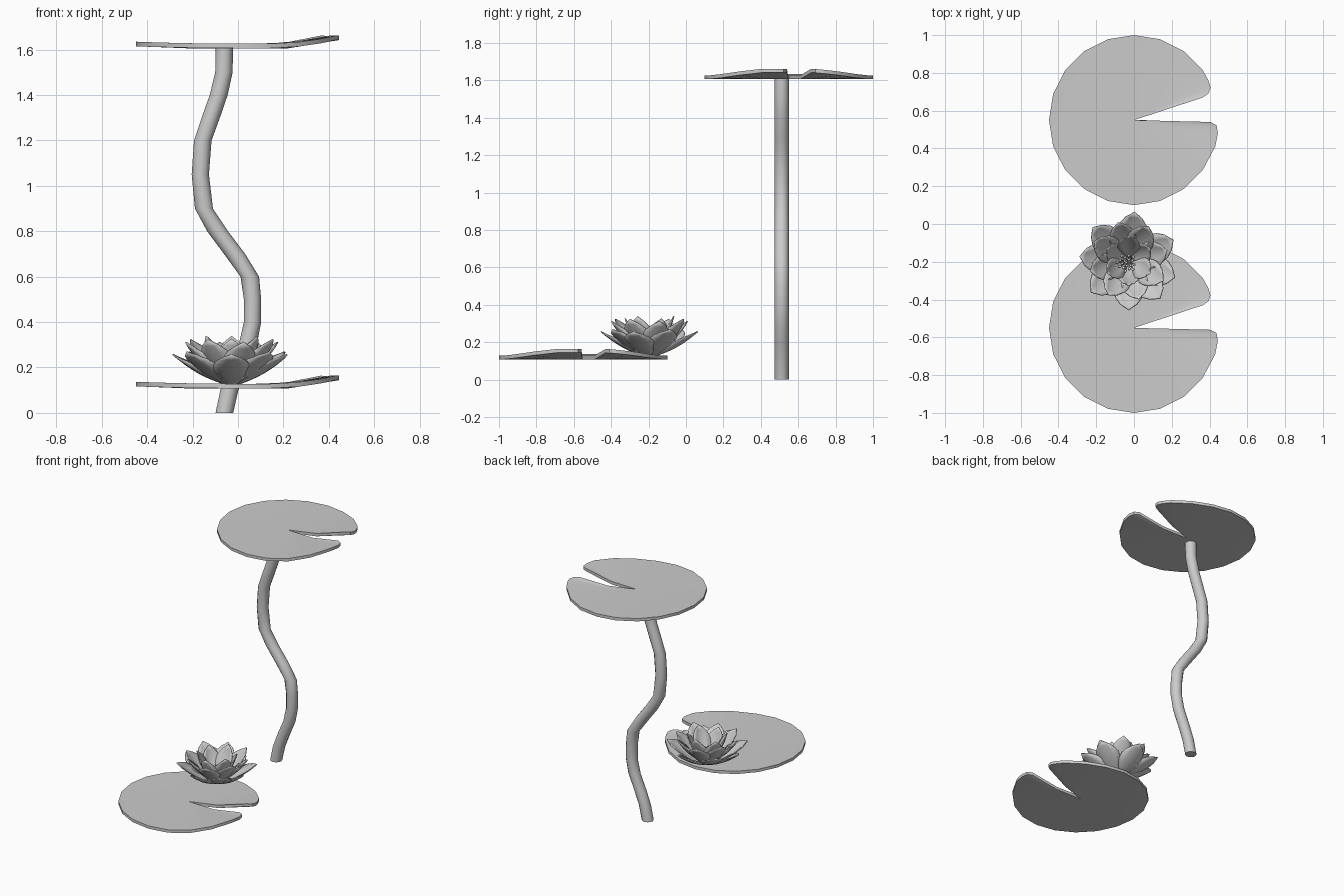
import bpy, bmesh, math
from mathutils import Vector

if "Cube" in bpy.data.objects:
    bpy.data.objects.remove(bpy.data.objects["Cube"])


def finish(bm, name, loc=(0, 0, 0), angle=35):
    bmesh.ops.remove_doubles(bm, verts=bm.verts, dist=1e-4)
    bmesh.ops.recalc_face_normals(bm, faces=bm.faces)
    me = bpy.data.meshes.new(name)
    bm.to_mesh(me)
    bm.free()
    ob = bpy.data.objects.new(name, me)
    bpy.context.collection.objects.link(ob)
    ob.location = loc
    bpy.ops.object.select_all(action='DESELECT')
    ob.select_set(True)
    bpy.context.view_layer.objects.active = ob
    bpy.ops.object.shade_smooth_by_angle(angle=math.radians(angle))
    return ob


# Lily pad: 20-sided disc with a rounded notch and curled rim
def lily_pad(name, loc):
    rim = [(.365, .12), (.395, .142), (.405, .172), (.395, .208)]
    rim += [(.45 * math.cos(math.radians(a)), .45 * math.sin(math.radians(a)))
            for a in range(36, 325, 18)]
    rim += [(.43, -.14), (.444, -.07), (.437, -.028), (.405, -.01)]

    def lift(x, y):
        a = abs(math.degrees(math.atan2(y, x)))
        return .036 * max(0, 1 - max(0, a - 18) / 45) + .009 * max(0, -x / .45) ** 2

    bm = bmesh.new()
    layers = []
    for z in (0, .02):
        centre = bm.verts.new((0, 0, z))
        mid = [bm.verts.new((x * .5, y * .5, z)) for x, y in rim]
        out = [bm.verts.new((x, y, z + lift(x, y))) for x, y in rim]
        layers.append((centre, mid, out))
        for i in range(len(rim) - 1):
            bm.faces.new((centre, mid[i], mid[i + 1]))
            bm.faces.new((mid[i], out[i], out[i + 1], mid[i + 1]))
    # side walls round the rim and down both notch edges
    loops = [[c, m[0]] + o + [m[-1]] for c, m, o in layers]
    n = len(loops[0])
    for i in range(n):
        j = (i + 1) % n
        bm.faces.new((loops[0][i], loops[0][j], loops[1][j], loops[1][i]))
    return finish(bm, name, loc)


lily_pad("upper_lily_pad", (0, .55, 1.606))
lily_pad("lower_lily_pad", (0, -.55, .108))

# Winding stem: horizontal rings following an S path (z, x)
path = [(0, -.06), (.1, -.038), (.2, 0), (.3, .043), (.4, .064), (.5, .064),
        (.6, .052), (.7, -.015), (.8, -.09), (.9, -.15), (1.05, -.166),
        (1.2, -.155), (1.3, -.12), (1.4, -.085), (1.5, -.062), (1.612, -.06)]
bm = bmesh.new()
rings = []
for k, (z, x) in enumerate(path):
    a, b = path[max(k - 1, 0)], path[min(k + 1, len(path) - 1)]
    stretch = math.hypot(1, (b[1] - a[1]) / (b[0] - a[0]))
    rings.append([bm.verts.new((x + .038 * stretch * math.cos(t * math.tau / 12),
                                .512 + .038 * math.sin(t * math.tau / 12), z))
                  for t in range(12)])
for r, s in zip(rings, rings[1:]):
    for i in range(12):
        j = (i + 1) % 12
        bm.faces.new((r[i], r[j], s[j], s[i]))
bm.faces.new(rings[0])
bm.faces.new(rings[-1])
finish(bm, "stem")


# Flower: rings of cupped petals
def petal(bm, ang, reach, height, half_width, cup):
    d = Vector((math.cos(ang), math.sin(ang), 0))
    side = Vector((-d.y, d.x, 0))
    along = d * reach + Vector((0, 0, height))
    normal = (Vector((0, 0, reach)) - d * height).normalized()
    rows = []
    for k in range(9):
        t = k / 8
        w = half_width * max(0, math.sin(math.pi * t ** 1.25)) ** .75
        rows.append([bm.verts.new(d * .015 + along * t + side * w * u
                                  + normal * (cup * (w * u / half_width) ** 2
                                              - .016 * math.sin(math.pi * t)))
                     for u in (-1, -.5, 0, .5, 1)])
    for r, s in zip(rows, rows[1:]):
        for i in range(4):
            bm.faces.new((r[i], r[i + 1], s[i + 1], s[i]))


centre = (-.028, -.195, .122)
for name, angles, reach, height, width, cup in (
        ("outer_petals", (83, 137, 175, 220, 270, 310, 340, 25), .245, .135, .08, .022),
        ("middle_petals", range(15, 375, 45), .195, .19, .072, .025),
        ("inner_petals", range(30, 390, 60), .115, .205, .06, .022)):
    bm = bmesh.new()
    for k, a in enumerate(angles):
        petal(bm, math.radians(a), reach, height + (.012 if k % 2 else 0), width, cup)
    ob = finish(bm, name, centre, 50)
    sol = ob.modifiers.new("thickness", 'SOLIDIFY')
    sol.thickness = .006
    sol.offset = 0

# Stamens: slim stalks with small round heads
bm = bmesh.new()
for k in range(19):
    r, a = .011 * math.sqrt(k) * 1.05, k * 2.39996
    h = .115 - .5 * r
    tip = Vector((r * math.cos(a) - .012, r * math.sin(a) - .01, h))
    res = bmesh.ops.create_cone(bm, cap_ends=True, segments=6, radius1=.003,
                                radius2=.003, depth=h)
    for v in res['verts']:
        f = v.co.z / h + .5
        v.co += Vector((tip.x, tip.y, 0)) * (.3 + .7 * f) + Vector((0, 0, h / 2))
    res = bmesh.ops.create_icosphere(bm, subdivisions=1, radius=.009)
    bmesh.ops.translate(bm, verts=res['verts'], vec=tip)
finish(bm, "stamens", centre, 50)
